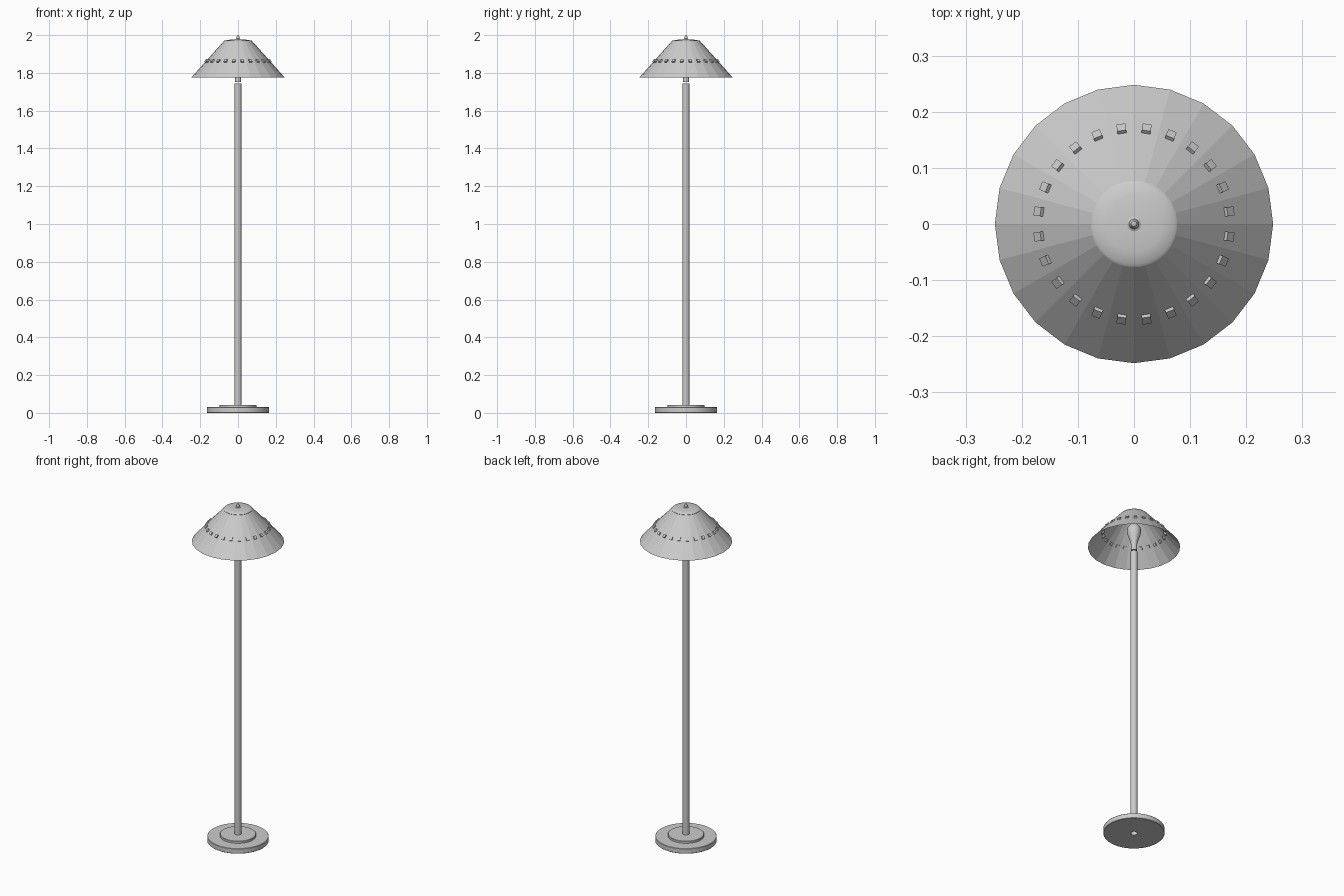
import bpy
import math
from mathutils import Matrix, Vector

if "Cube" in bpy.data.objects:
    bpy.data.objects.remove(bpy.data.objects["Cube"], do_unlink=True)

GREY = (0.6, 0.6, 0.6, 1)
metal = bpy.data.materials.new("plain_grey")
metal.use_nodes = True
metal.diffuse_color = GREY
metal.node_tree.nodes["Principled BSDF"].inputs["Base Color"].default_value = GREY


def add_mesh(name, verts, faces, smooth=False):
    mesh = bpy.data.meshes.new(name)
    mesh.from_pydata(verts, [], faces)
    mesh.materials.append(metal)
    obj = bpy.data.objects.new(name, mesh)
    bpy.context.collection.objects.link(obj)
    if smooth:
        bpy.ops.object.select_all(action="DESELECT")
        obj.select_set(True)
        bpy.context.view_layer.objects.active = obj
        bpy.ops.object.shade_smooth_by_angle(angle=math.radians(35))
    return obj


def lathe(name, profile, sides=48, smooth=True, closed=False):
    """Turn (radius, height) points, bottom to top, about the z axis."""
    verts, rings, faces = [], [], []
    for r, z in profile:
        count = sides if r > 0 else 1
        start = len(verts)
        for i in range(count):
            a = math.tau * i / sides
            verts.append((r * math.cos(a), r * math.sin(a), z))
        rings.append([start + i % count for i in range(sides)])
    pairs = list(zip(rings, rings[1:]))
    if closed:
        pairs.append((rings[-1], rings[0]))
    for low, high in pairs:
        for i in range(sides):
            j = (i + 1) % sides
            face = list(dict.fromkeys((low[i], low[j], high[j], high[i])))
            faces.append(face)
    return add_mesh(name, verts, faces, smooth)


# Two-step base with a hole for the cable
lathe("base", [(0.018, 0), (0.163, 0), (0.165, 0.002), (0.165, 0.028), (0.163, 0.03),
               (0.097, 0.03), (0.097, 0.041), (0.095, 0.043), (0.018, 0.043)],
      closed=True)

# Upright pole, open at the bottom
lathe("pole", [(0.0185, 0.001), (0.0185, 1.745), (0, 1.745)], sides=24)

# Socket and bulb
lathe("socket", [(0, 1.752), (0.016, 1.752), (0.016, 1.79), (0, 1.79)], sides=24)
lathe("bulb", [(0, 1.788), (0.016, 1.788), (0.019, 1.805), (0.028, 1.83), (0.036, 1.855),
               (0.038, 1.875), (0.034, 1.895), (0.022, 1.91), (0, 1.916)], sides=32)

# Faceted hollow shade
SIDES = 24
low_r, low_z, top_r, top_z = 0.248, 1.775, 0.076, 1.967
lathe("shade", [(low_r, low_z), (top_r, top_z)], sides=SIDES, smooth=False)

# Domed cap and finial
lathe("shade_cap", [(0, 1.963), (0.077, 1.963), (0.077, 1.967), (0.072, 1.971),
                    (0.05, 1.975), (0.025, 1.977), (0, 1.978)])
lathe("finial", [(0.013, 1.976), (0.013, 1.979), (0.009, 1.981), (0.007, 1.992),
                 (0.005, 1.997), (0, 2.0)], sides=24)

# Square studs, one in the middle of each shade facet
slope = math.atan2(low_r - top_r, top_z - low_z)
stud_z = 1.862
stud_r = top_r + (top_z - stud_z) * math.tan(slope)
stud_r *= math.cos(math.pi / SIDES)
corners = [Vector((x, y, z)) for x in (-0.007, 0.007)
           for y in (-0.008, 0.008) for z in (-0.009, 0.009)]
box = [(0, 1, 3, 2), (4, 6, 7, 5), (0, 4, 5, 1), (2, 3, 7, 6), (0, 2, 6, 4), (1, 5, 7, 3)]
verts, faces = [], []
for i in range(SIDES):
    place = (Matrix.Rotation(math.tau * (i + 0.5) / SIDES, 4, "Z")
             @ Matrix.Translation((stud_r, 0, stud_z))
             @ Matrix.Rotation(-slope, 4, "Y"))
    faces += [[v + len(verts) for v in f] for f in box]
    verts += [place @ c for c in corners]
add_mesh("shade_studs", verts, faces)
